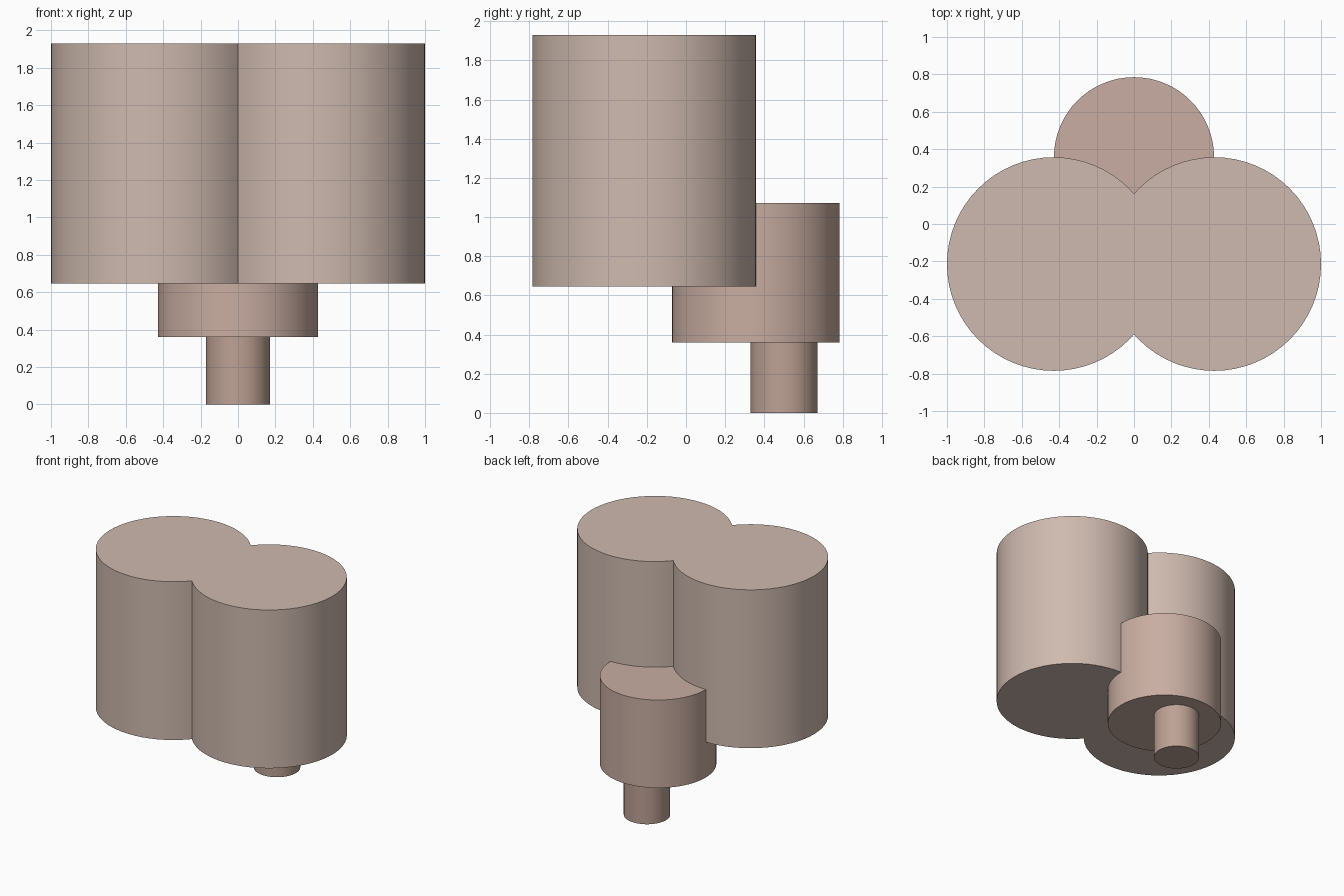
import bpy
import math

if "Cube" in bpy.data.objects:
    bpy.data.objects.remove(bpy.data.objects["Cube"])


def material(name, color):
    m = bpy.data.materials.new(name)
    m.diffuse_color = (*color, 1)
    m.use_nodes = True
    m.node_tree.nodes["Principled BSDF"].inputs["Base Color"].default_value = m.diffuse_color
    return m


def cylinder(name, x, y, radius, z0, z1, mat):
    bpy.ops.mesh.primitive_cylinder_add(
        vertices=64, radius=radius, depth=z1 - z0, location=(x, y, (z0 + z1) / 2))
    ob = bpy.context.object
    ob.name = name
    ob.data.materials.append(mat)
    bpy.ops.object.shade_smooth_by_angle(angle=math.radians(30))
    return ob


light = material("light_clay", (0.62, 0.49, 0.43))
medium = material("medium_clay", (0.58, 0.42, 0.36))
dark = material("dark_clay", (0.51, 0.36, 0.30))

# Twin upper drums, fused into one body
body = cylinder("twin_drum", -0.429, -0.214, 0.571, 0.646, 1.93, light)
other = cylinder("right_drum", 0.429, -0.214, 0.571, 0.646, 1.93, light)
union = body.modifiers.new("fuse", 'BOOLEAN')
union.operation = 'UNION'
union.solver = 'EXACT'
union.object = other
bpy.context.view_layer.objects.active = body
bpy.ops.object.modifier_apply(modifier=union.name)
bpy.data.objects.remove(other)

# Rear collar and the pin it stands on
cylinder("rear_collar", 0, 0.357, 0.428, 0.36, 1.073, medium)
cylinder("lower_pin", 0, 0.5, 0.171, 0, 0.36, dark)
